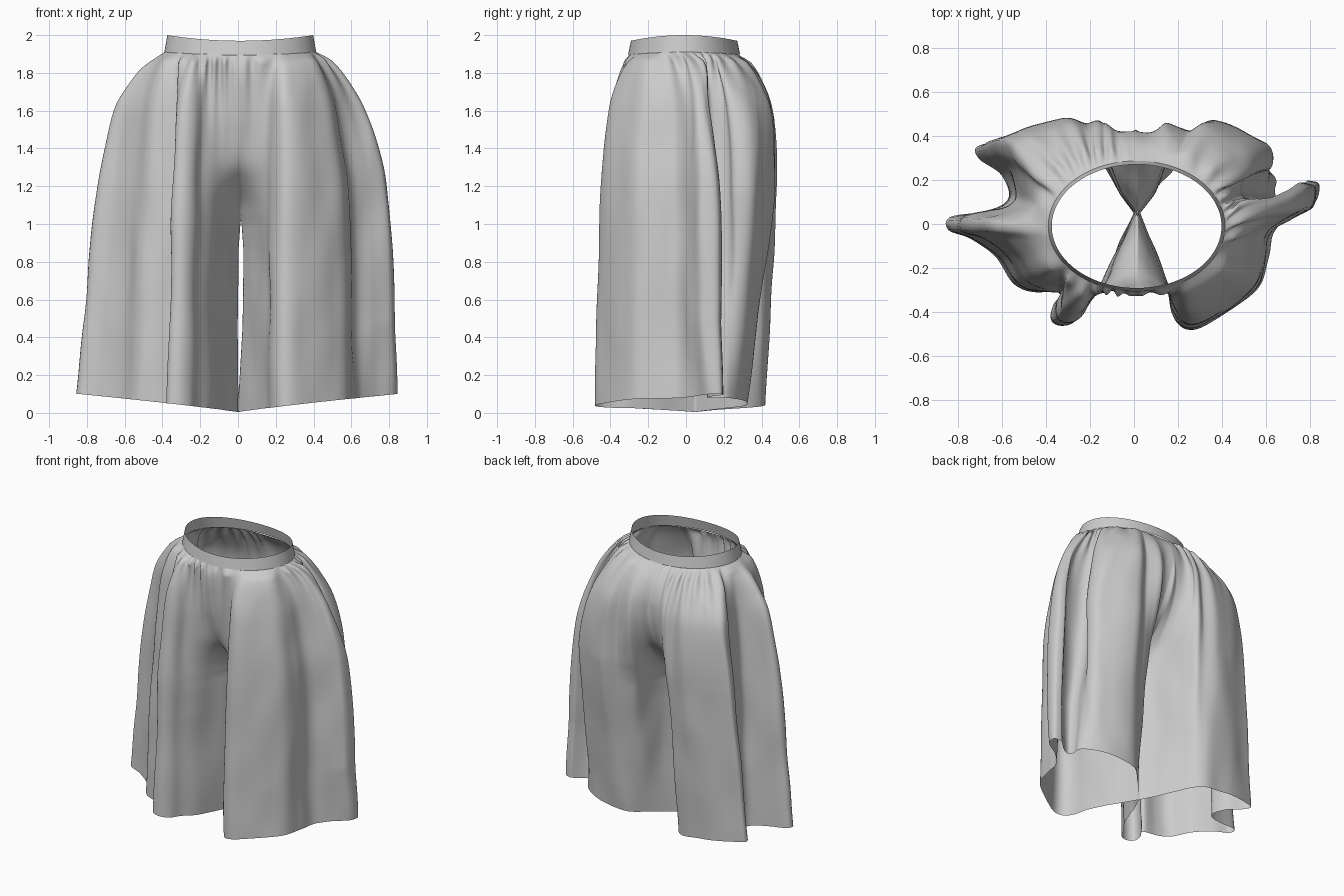
import bpy, bmesh, math
from mathutils import Vector, noise

if "Cube" in bpy.data.objects:
    bpy.data.objects.remove(bpy.data.objects["Cube"])

N, ROWS = 220, 80          # points around one leg, rows from hem to waistband
CX, CY, RX, RY = 0.012, -0.010, 0.394, 0.289   # waist oval


def lookup(table, x):
    """Smooth (cubic) lookup in a list of (x, value) pairs with rising x."""
    if x <= table[0][0]:
        return table[0][1]
    if x >= table[-1][0]:
        return table[-1][1]

    def slope(i):
        a, b = table[max(i - 1, 0)], table[min(i + 1, len(table) - 1)]
        return (b[1] - a[1]) / (b[0] - a[0])
    for i, ((x0, y0), (x1, y1)) in enumerate(zip(table, table[1:])):
        if x <= x1:
            d = x1 - x0
            t = (x - x0) / d
            s = t * t * (3 - 2 * t)
            return (y0 + (y1 - y0) * s + d * slope(i) * t * (1 - t) ** 2
                    - d * slope(i + 1) * t * t * (1 - t))


def spline(points, count):
    """Smooth curve through the points, resampled at equal spacing."""
    p = [Vector(q) for q in points]
    p = [p[0] * 2 - p[1]] + p + [p[-1] * 2 - p[-2]]
    fine = []
    for i in range(1, len(p) - 2):
        a, b, c, d = p[i - 1:i + 3]
        for k in range(16):
            t = k / 16
            fine.append(0.5 * (2 * b + (c - a) * t + (2 * a - 5 * b + 4 * c - d) * t * t
                               + (3 * b - a - 3 * c + d) * t ** 3))
    fine.append(p[-2])
    acc = [0.0]
    for a, b in zip(fine, fine[1:]):
        acc.append(acc[-1] + (b - a).length)
    out, j = [], 0
    for i in range(count):
        s = acc[-1] * i / (count - 1)
        while j < len(fine) - 2 and acc[j + 1] < s:
            j += 1
        t = (s - acc[j]) / max(acc[j + 1] - acc[j], 1e-9)
        out.append(fine[j].lerp(fine[j + 1], min(t, 1)))
    return out


# Leg outlines from above: front and side, then the back as it hangs at hip and at hem
FRONT_R = [(.01, .05), (.08, -.11), (.15, -.27), (.17, -.39), (.21, -.46), (.27, -.478), (.36, -.44),
           (.50, -.35), (.58, -.27), (.61, -.15), (.63, -.04), (.73, .05), (.825, .12), (.842, .185),
           (.79, .20)]
HIP_R = [(.71, .15), (.60, .12), (.54, .15), (.57, .21), (.67, .23), (.67, .30), (.56, .36),
         (.44, .42), (.36, .43), (.28, .37), (.22, .35), (.15, .31), (.09, .16), (.01, .05)]
LOW_R = [(.72, .14), (.66, .115), (.64, .15), (.64, .21), (.56, .28), (.43, .325), (.30, .32),
         (.21, .28), (.11, .16), (.01, .05)]
FRONT_L = [(-.01, .05), (-.08, -.11), (-.15, -.27), (-.21, -.36), (-.25, -.43), (-.31, -.46),
           (-.37, -.44), (-.365, -.37), (-.34, -.315), (-.45, -.31), (-.55, -.27), (-.63, -.15),
           (-.74, -.07), (-.843, -.03), (-.838, .03), (-.70, .06), (-.60, .09), (-.57, .14),
           (-.61, .23), (-.70, .29), (-.72, .345), (-.65, .37)]
HIP_L = [(-.50, .41), (-.35, .44), (-.24, .41), (-.17, .40), (-.14, .30), (-.09, .17), (-.01, .05)]
LOW_L = [(-.50, .405), (-.38, .42), (-.26, .41), (-.18, .34), (-.09, .17), (-.01, .05)]

# How far the cloth has spread from waist (0) to hem (1), by height
SPREAD_R = [(0, 1), (.4, .97), (.8, .935), (1.2, .85), (1.4, .745), (1.6, .58), (1.7, .45),
            (1.8, .27), (1.86, .12), (1.9, 0)]
SPREAD_L = [(0, 1), (.4, .92), (.8, .84), (1.2, .745), (1.4, .67), (1.6, .56), (1.7, .45),
            (1.8, .29), (1.86, .13), (1.9, 0)]
SPREAD_Y = [(0, 1), (.6, .96), (1.0, .92), (1.4, .80), (1.6, .69), (1.7, .58), (1.8, .40),
            (1.86, .23), (1.9, 0)]
# Depth of the centre seams down to the crotch
SEAM_F = [(1.0, .05), (1.1, -.02), (1.2, -.13), (1.32, -.24), (1.5, -.30), (1.7, -.325),
          (1.82, -.325), (1.9, -.30)]
SEAM_B = [(1.0, .05), (1.1, .12), (1.22, .25), (1.35, .36), (1.5, .42), (1.65, .425),
          (1.8, .38), (1.9, .28)]
SEAT = [(0, 0), (.6, .03), (1.0, .055), (1.4, .075), (1.6, .075), (1.75, .05), (1.9, 0)]


def band_top(y):
    return 2.0 - 0.03 * ((y - CY) / RY) ** 2


def band_bottom(y):
    return 1.91 - 0.014 * ((y - CY) / RY) ** 2


def build_legs():
    bm = bmesh.new()
    for side, front, hip_back, low_back, spread in ((1, FRONT_R, HIP_R, LOW_R, SPREAD_R),
                                                    (-1, FRONT_L, HIP_L, LOW_L, SPREAD_L)):
        # front and back are sampled apart so their folds stay lined up
        nf = int(N * .6)
        head = spline(front, nf)
        hip = head + spline([front[-1]] + hip_back, N - nf + 1)[1:]
        low = head + spline([front[-1]] + low_back, N - nf + 1)[1:]
        length = [0.0]
        for a, b in zip(hip, hip[1:]):
            length.append(length[-1] + (b - a).length)
        us = [s / length[-1] for s in length]
        waist = [Vector((CX + side * (RX + .0075) * math.sin(math.pi * u),
                         CY - (RY + .0075) * math.cos(math.pi * u))) for u in us]
        grid = []
        for r in range(ROWS + 1):
            t = 1 - (1 - r / ROWS) ** 1.35
            h = 1.9 * t
            fx, fy = lookup(spread, h), lookup(SPREAD_Y, h)
            sep = .012 * side * max(0, min(1, (1.03 - h) * 6, (h - .1) / .35)) + .001 * side * (h < 1)
            mid = sep + .016 * math.sin(math.pi * h / 1.9)
            full = min(1, h / 1.15)
            base = []
            for w, a, b in zip(waist, low, hip):
                e = a.lerp(b, full)
                q = Vector((w.x + (e.x - w.x) * fx, w.y + (e.y - w.y) * fy))
                if q.y > .14:
                    q.y += lookup(SEAT, h) * min(1, (q.y - .14) / .16)
                # the right side fold swings back towards the hem
                if q.x > .5:
                    q.y -= .045 * min(1, h / .4) * min(1, (q.x - .5) / .2) * max(0, 1 - abs(q.y - .12) / .14)
                base.append(q)
            # pull both ends onto the centre seams
            d0 = Vector((mid, lookup(SEAM_F, h))) - base[0]
            d1 = Vector((mid, lookup(SEAM_B, h))) - base[-1]
            pts = [q + d0 * max(0, 1 - u / .15) ** 1.3 + d1 * max(0, 1 - (1 - u) / .15) ** 1.3
                   for q, u in zip(base, us)]
            row = []
            below = 1.9 - h
            gather = min(1, below / .04)
            for i, (q, u) in enumerate(zip(pts, us)):
                tan = pts[min(i + 1, N - 1)] - pts[max(i - 1, 0)]
                nrm = Vector((tan.y, -tan.x)) * side
                nrm = nrm.normalized() if nrm.length > 1e-7 else Vector((0, 0))
                edge = min(1, min(u, 1 - u) / .05)
                # ruffles under the waistband fade at uneven lengths
                fade = math.exp(-below / (.13 + .09 * noise.noise(Vector((u * 14, side * 3, 0)))))
                ruffle = .020 * math.sin(78 * u + 7 * math.sin(9 * u + side)) + .016
                crease = .012 * noise.noise(Vector((q.x * 6, q.y * 6, h * 2.6)))
                q = q + nrm * edge * (gather * fade * ruffle + crease * min(1, below * 5))
                z0 = .002 + .098 * (abs(low[i].x) / .84) ** .85
                row.append(bm.verts.new((q.x, q.y, z0 + (band_bottom(waist[i].y) - z0) * t)))
            grid.append(row)
        for a, b in zip(grid, grid[1:]):
            for i in range(N - 1):
                f = [a[i], a[i + 1], b[i + 1], b[i]]
                bm.faces.new(f if side > 0 else f[::-1])
        # close each leg along its inner seam below the crotch
        bmesh.ops.remove_doubles(bm, verts=[v for row in grid for v in (row[0], row[-1])], dist=.0005)
    # join both legs along the centre seams above the crotch
    bmesh.ops.remove_doubles(bm, verts=[v for v in bm.verts if v.is_boundary and v.co.z > 1], dist=.002)
    return bm


def build_waistband():
    bm = bmesh.new()
    rings = []
    for k in range(5):
        f, grow = k / 4, .008 - .016 * k / 4
        ring = []
        for i in range(128):
            a = 2 * math.pi * i / 128
            x, y = math.cos(a), CY + RY * math.sin(a)
            z = band_bottom(y) + (band_top(y) - band_bottom(y)) * f
            ring.append(bm.verts.new((CX + (RX + grow) * x, CY + (RY + grow) * math.sin(a), z)))
        rings.append(ring)
    for a, b in zip(rings, rings[1:]):
        for i in range(128):
            j = (i + 1) % 128
            bm.faces.new((a[i], a[j], b[j], b[i]))
    return bm


def finish(name, bm):
    mesh = bpy.data.meshes.new(name)
    bm.to_mesh(mesh)
    bm.free()
    for p in mesh.polygons:
        p.use_smooth = True
    obj = bpy.data.objects.new(name, mesh)
    bpy.context.collection.objects.link(obj)


finish("gathered_trouser_legs", build_legs())
finish("waistband", build_waistband())
